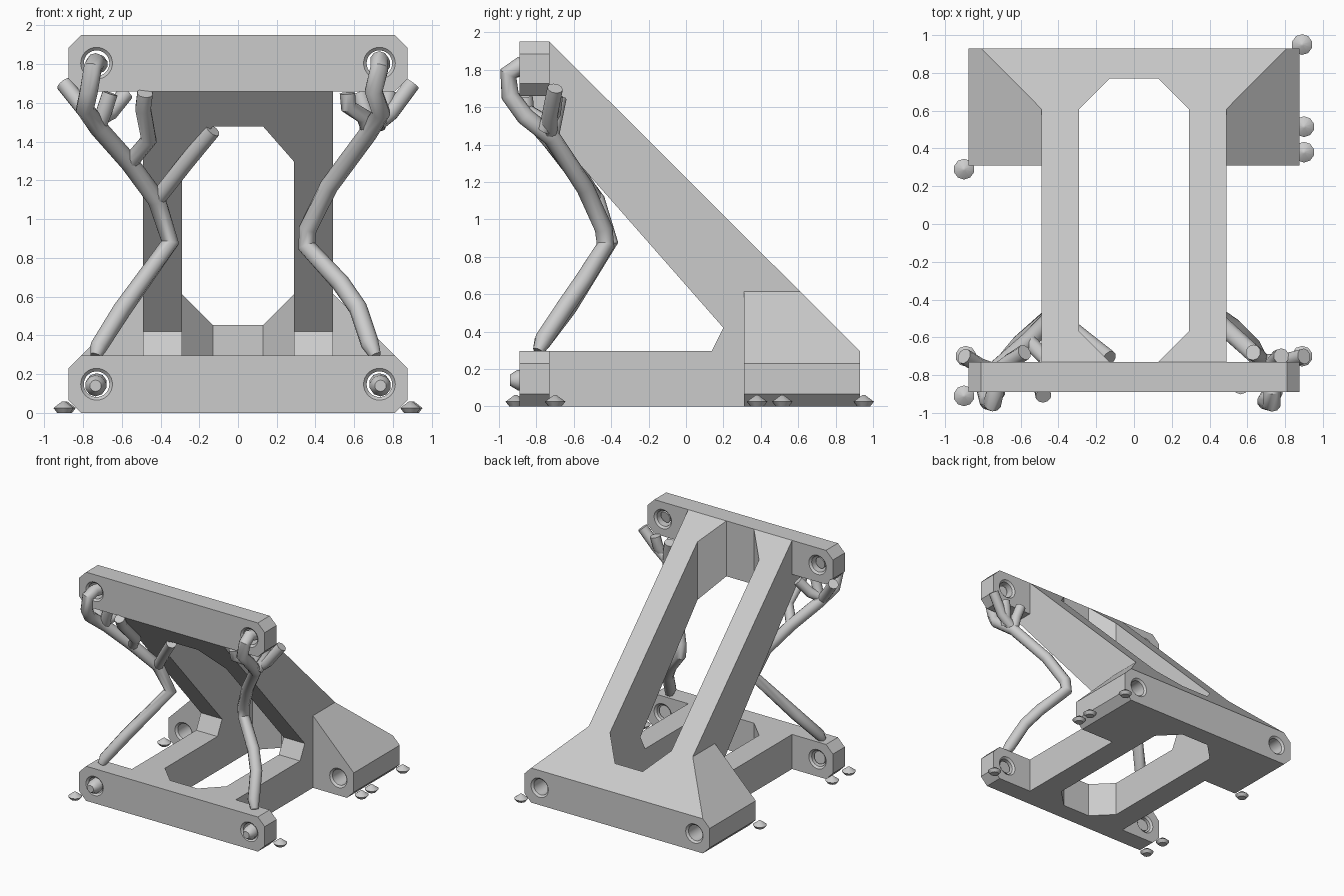
import bpy, bmesh, math
from mathutils import Vector

if "Cube" in bpy.data.objects:
    bpy.data.objects.remove(bpy.data.objects["Cube"])

grey = bpy.data.materials.new("light_grey")
grey.diffuse_color = (0.6, 0.6, 0.6, 1)
grey.use_nodes = True
grey.node_tree.nodes["Principled BSDF"].inputs["Base Color"].default_value = grey.diffuse_color


def finish(name, bm, smooth=False):
    bmesh.ops.recalc_face_normals(bm, faces=bm.faces)
    me = bpy.data.meshes.new(name)
    bm.to_mesh(me)
    bm.free()
    ob = bpy.data.objects.new(name, me)
    bpy.context.collection.objects.link(ob)
    me.materials.append(grey)
    if smooth:
        bpy.ops.object.select_all(action='DESELECT')
        ob.select_set(True)
        bpy.context.view_layer.objects.active = ob
        bpy.ops.object.shade_smooth_by_angle(angle=math.radians(40))
    return ob


def prism(name, profile, axis, a, b, cut=None):
    """Extrude a 2D profile along an axis from a to b; optional plane cut."""
    bm = bmesh.new()

    def place(p, d):
        c = list(p)
        c.insert(axis, d)
        return bm.verts.new(c)
    lo = [place(p, a) for p in profile]
    hi = [place(p, b) for p in profile]
    bm.faces.new(lo)
    bm.faces.new(hi[::-1])
    for i in range(len(lo)):
        j = (i + 1) % len(lo)
        bm.faces.new((lo[i], lo[j], hi[j], hi[i]))
    if cut:
        r = bmesh.ops.bisect_plane(bm, geom=bm.verts[:] + bm.edges[:] + bm.faces[:],
                                   plane_co=cut[0], plane_no=cut[1], clear_outer=True)
        edges = [e for e in bm.edges if e.is_boundary]
        bmesh.ops.holes_fill(bm, edges=edges, sides=0)
    return finish(name, bm)


def tube(bm, points, radii, sides=10):
    """Round rod through points, one ring per point."""
    pts = [Vector(p) for p in points]
    if not isinstance(radii, (list, tuple)):
        radii = [radii] * len(pts)
    rings = []
    for i, p in enumerate(pts):
        t = Vector()
        if i:
            t += (p - pts[i - 1]).normalized()
        if i < len(pts) - 1:
            t += (pts[i + 1] - p).normalized()
        t.normalize()
        u = t.cross(Vector((1, 0, 0))).normalized()
        v = t.cross(u)
        rings.append([bm.verts.new(p + radii[i] * (u * math.cos(k * math.tau / sides) +
                                                   v * math.sin(k * math.tau / sides)))
                      for k in range(sides)])
    for r, s in zip(rings, rings[1:]):
        for k in range(sides):
            j = (k + 1) % sides
            bm.faces.new((r[k], r[j], s[j], s[k]))
    bm.faces.new(rings[0][::-1])
    bm.faces.new(rings[-1])


def boolean(target, tool, op):
    m = target.modifiers.new("bool", 'BOOLEAN')
    m.object, m.operation, m.solver = tool, op, 'EXACT'
    bpy.ops.object.select_all(action='DESELECT')
    bpy.context.view_layer.objects.active = target
    target.select_set(True)
    bpy.ops.object.modifier_apply(modifier=m.name)
    bpy.data.objects.remove(tool)


# Base plate and leaning arm as one side profile
side = [(-.89, 0), (.93, 0), (.93, .295), (-.73, 1.95), (-.80, 1.95), (-.89, 1.66),
        (.20, .42), (.137, .295), (-.89, .295)]
body = prism("stand_body", side, 0, -.49, .49)

# Octagonal window straight down through arm and base
win = [(-.13, -.73), (.13, -.73), (.29, -.57), (.29, .61),
       (.13, .77), (-.13, .77), (-.29, .61), (-.29, -.57)]
boolean(body, prism("window_cutter", win, 2, -.5, 2.5), 'DIFFERENCE')


# Front bars with chamfered corners
def bar_profile(z0, z1, c=.065):
    return [(-.81, z0), (.81, z0), (.875, z0 + c), (.875, z1 - c),
            (.81, z1), (-.81, z1), (-.875, z1 - c), (-.875, z0 + c)]


for name, z0, z1 in (("lower_bar", 0, .295), ("upper_bar", 1.66, 1.95)):
    boolean(body, prism(name, bar_profile(z0, z1), 1, -.89, -.73), 'UNION')

# Rear gussets, trimmed by the slope of the arm; window kept clear
gusset = [(.45, 0), (.81, 0), (.875, .065), (.875, .23), (.49, .615), (.45, .615)]
for s in (1, -1):
    g = prism("rear_gusset", [(s * x, z) for x, z in gusset], 1, .31, .93,
              cut=((0, .93, .295), (0, 1.655, 1.66)))
    boolean(body, g, 'UNION')

# Bolt holes with countersunk ends
for s in (1, -1):
    for y0, y1, z in ((-.89, -.73, .148), (-.89, -.73, 1.805), (.31, .93, .148)):
        bm = bmesh.new()
        ys = (y0 - .02, y0, y0 + .015, y1 - .015, y1, y1 + .02)
        tube(bm, [(s * .73, y, z) for y in ys], (.082, .082, .066, .066, .082, .082), 32)
        boolean(body, finish("hole_cutter", bm), 'DIFFERENCE')

bpy.ops.object.select_all(action='DESELECT')
body.select_set(True)
bpy.context.view_layer.objects.active = body
bpy.ops.object.shade_smooth_by_angle(angle=math.radians(25))

# Left branching support
bm = bmesh.new()
tube(bm, [(-.735, -.79, .295), (-.72, -.77, .34), (-.60, -.63, .53), (-.35, -.41, .88),
          (-.42, -.48, 1.10), (-.56, -.62, 1.29), (-.72, -.76, 1.47), (-.79, -.87, 1.57),
          (-.77, -.94, 1.66), (-.75, -.95, 1.78), (-.735, -.89, 1.81), (-.72, -.78, 1.80)],
     [.03, .045] + [.048] * 10)
for path in ([(-.42, -.48, 1.10), (-.27, -.60, 1.29), (-.13, -.71, 1.46)],
             [(-.56, -.62, 1.29), (-.46, -.72, 1.41), (-.49, -.86, 1.57), (-.48, -.91, 1.65)],
             [(-.75, -.80, 1.50), (-.66, -.73, 1.55), (-.58, -.68, 1.65)],
             [(-.72, -.76, 1.48), (-.69, -.79, 1.56), (-.66, -.80, 1.65)],
             [(-.74, -.78, 1.50), (-.82, -.75, 1.60), (-.90, -.70, 1.70)]):
    tube(bm, path, .042)
finish("left_support", bm, True)

# Right branching support
bm = bmesh.new()
tube(bm, [(.71, -.79, .295), (.68, -.76, .36), (.62, -.64, .54), (.53, -.55, .67),
          (.355, -.43, .86), (.36, -.44, .95), (.47, -.54, 1.17), (.67, -.72, 1.44),
          (.74, -.86, 1.55), (.70, -.94, 1.66), (.73, -.95, 1.78), (.73, -.89, 1.82),
          (.74, -.78, 1.80)], [.03] + [.048] * 12)
for path in ([(.68, -.73, 1.46), (.79, -.73, 1.55), (.90, -.70, 1.70)],
             [(.68, -.74, 1.46), (.65, -.77, 1.53), (.57, -.85, 1.58), (.565, -.86, 1.65)],
             [(.67, -.72, 1.45), (.66, -.70, 1.55), (.63, -.68, 1.65)],
             [(.72, -.76, 1.48), (.76, -.71, 1.57), (.78, -.70, 1.66)]):
    tube(bm, path, .042)
finish("right_support", bm, True)

# Support stubs in the lower front holes
bm = bmesh.new()
for s in (1, -1):
    tube(bm, [(s * .735, -.94, .14), (s * .735, -.90, .14), (s * .73, -.76, .15)],
         [.03, .055, .055])
finish("hole_stubs", bm, True)

# Small conical support feet around the bottom edge
bm = bmesh.new()
for x, y in ((.89, .95), (.90, .515), (.90, .38), (-.90, .29),
             (.89, -.70), (-.89, -.70), (-.90, -.91)):
    tube(bm, [(x, y, 0), (x, y, .025), (x, y, .06)], [.035, .055, .008])
finish("support_feet", bm, True)
